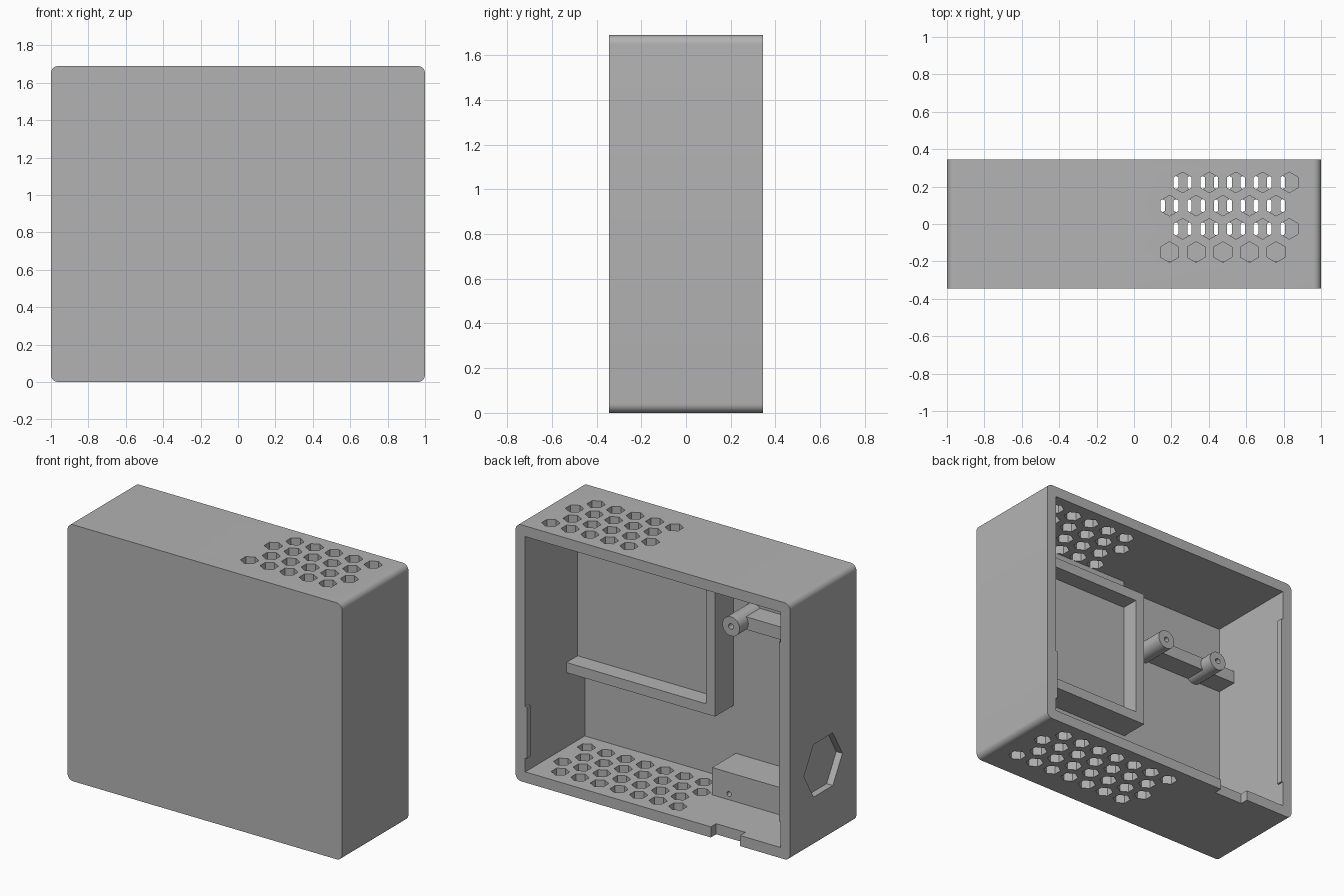
import bpy, bmesh
from math import sin, cos, pi, radians
from mathutils import Vector

cube = bpy.data.objects.get("Cube")
if cube:
    bpy.data.objects.remove(cube, do_unlink=True)

grey = bpy.data.materials.new("plain_grey")
grey.use_nodes = True
grey.diffuse_color = (0.45, 0.45, 0.45, 1)
grey.node_tree.nodes["Principled BSDF"].inputs["Base Color"].default_value = grey.diffuse_color

W, D, H, T = 1.0, 0.345, 1.69, 0.07      # half width, half depth, height, wall
IX, IY = W - T, -D + T                   # inner side wall, inner front wall


def ring(u, v, r, n, turn=0.0):
    """Regular polygon outline."""
    return [(u + r * cos(turn + 2 * pi * i / n), v + r * sin(turn + 2 * pi * i / n)) for i in range(n)]


def add_prism(bm, pts, axis, a, b):
    """Extrude an outline along an axis from a to b."""
    def place(p, d):
        return {"x": (d, p[0], p[1]), "y": (p[0], d, p[1]), "z": (p[0], p[1], d)}[axis]
    face = bm.faces.new([bm.verts.new(place(p, a)) for p in pts])
    out = bmesh.ops.extrude_face_region(bm, geom=[face])
    shift = Vector(place((0, 0), b - a))
    bmesh.ops.translate(bm, vec=shift, verts=[g for g in out["geom"] if isinstance(g, bmesh.types.BMVert)])


def make(name, prisms):
    bm = bmesh.new()
    for p in prisms:
        add_prism(bm, *p)
    bmesh.ops.recalc_face_normals(bm, faces=bm.faces[:])
    mesh = bpy.data.meshes.new(name)
    bm.to_mesh(mesh)
    bm.free()
    mesh.materials.append(grey)
    ob = bpy.data.objects.new(name, mesh)
    bpy.context.collection.objects.link(ob)
    return ob


def block(x0, x1, y0, y1, z0, z1):
    return [(x0, y0), (x1, y0), (x1, y1), (x0, y1)], "z", z0, z1


def cut(ob, prisms):
    """Subtract prisms from an object and discard the cutter."""
    cutter = make("cutter", prisms)
    cutter.hide_render = True
    mod = ob.modifiers.new("cut", "BOOLEAN")
    mod.operation, mod.solver, mod.object = "DIFFERENCE", "EXACT", cutter
    bpy.context.view_layer.update()
    with bpy.context.temp_override(object=ob, active_object=ob, selected_objects=[ob]):
        bpy.ops.object.modifier_apply(modifier=mod.name)
    bpy.data.objects.remove(cutter, do_unlink=True)


def smooth(ob):
    for other in bpy.context.selected_objects:
        other.select_set(False)
    ob.select_set(True)
    bpy.context.view_layer.objects.active = ob
    bpy.ops.object.shade_smooth_by_angle(angle=radians(30))


# Case with rounded long edges
R = 0.04
outline = []
for k, (cx, cz) in enumerate([(W - R, H - R), (R - W, H - R), (R - W, R), (W - R, R)]):
    for i in range(9):
        a = k * pi / 2 + i * pi / 16
        outline.append((cx + R * cos(a), cz + R * sin(a)))
case = make("case", [(outline, "y", -D, D)])
cut(case, [block(-IX, IX, IY, D + 0.1, T, H - T)])

# Staggered hexagonal vents in the roof and the floor
STEP, ROWS = 0.1425, (0.222, 0.098, -0.026, -0.15)


def vents(starts, count, z0, z1):
    return [(ring(starts[r % 2] - i * STEP, y, 0.055, 6, pi / 6), "z", z0, z1)
            for r, y in enumerate(ROWS) for i in range(count)]


cut(case, vents((0.83, 0.76), 5, H - T - 0.05, H + 0.05))
cut(case, vents((0.76, 0.83), 7, -0.05, T + 0.05))

# Cable notch in the floor edge and hexagonal recess in the side
cut(case, [block(-0.635, -0.423, 0.29, D + 0.1, -0.05, T + 0.05)])
cut(case, [(ring(0.0, 0.5, 0.2, 6), "x", -W - 0.05, -W + 0.045)])
smooth(case)

# Tray frame against the front wall
BACK, X0, Z0, Z1, BAR = -0.084, -0.153, 0.56, 1.5, 0.067
make("tray_lower_bar", [block(X0, IX, IY, BACK, Z0, Z0 + BAR)])
make("tray_upper_bar", [block(X0, IX, IY, BACK, Z1 - BAR, Z1)])
make("tray_upright", [block(X0, X0 + BAR, IY, BACK, Z0 + BAR, Z1 - BAR)])
make("tray_pad", [block(X0 + BAR, IX, IY, -0.2, Z0 + BAR, H - T)])

# Screw posts joined by a rail
POST_Z = 1.21
for side, x in (("inner", -0.3), ("outer", -0.72)):
    post = make(side + "_post", [(ring(x, POST_Z, 0.063, 32), "y", IY, -0.04)])
    cut(post, [(ring(x, POST_Z, 0.018, 16), "y", -0.14, 0.05)])
    smooth(post)
make("post_rail", [block(-IX, -0.3, IY, -0.13, POST_Z - 0.042, POST_Z + 0.042)])

# Floor mounting block with screw holes
mount = make("floor_block", [block(-IX, -0.17, IY, -0.03, T, 0.25)])
cut(mount, [(ring(x, 0.108, 0.016, 16), "y", -0.14, 0.05) for x in (-0.293, -0.72)])
smooth(mount)

# Thin lid catches inside the side walls
make("long_catch", [block(-IX, -IX + 0.012, 0.305, D, 0.24, 1.42)])
make("short_catch", [block(IX - 0.012, IX, 0.31, D, 0.16, 0.5)])
